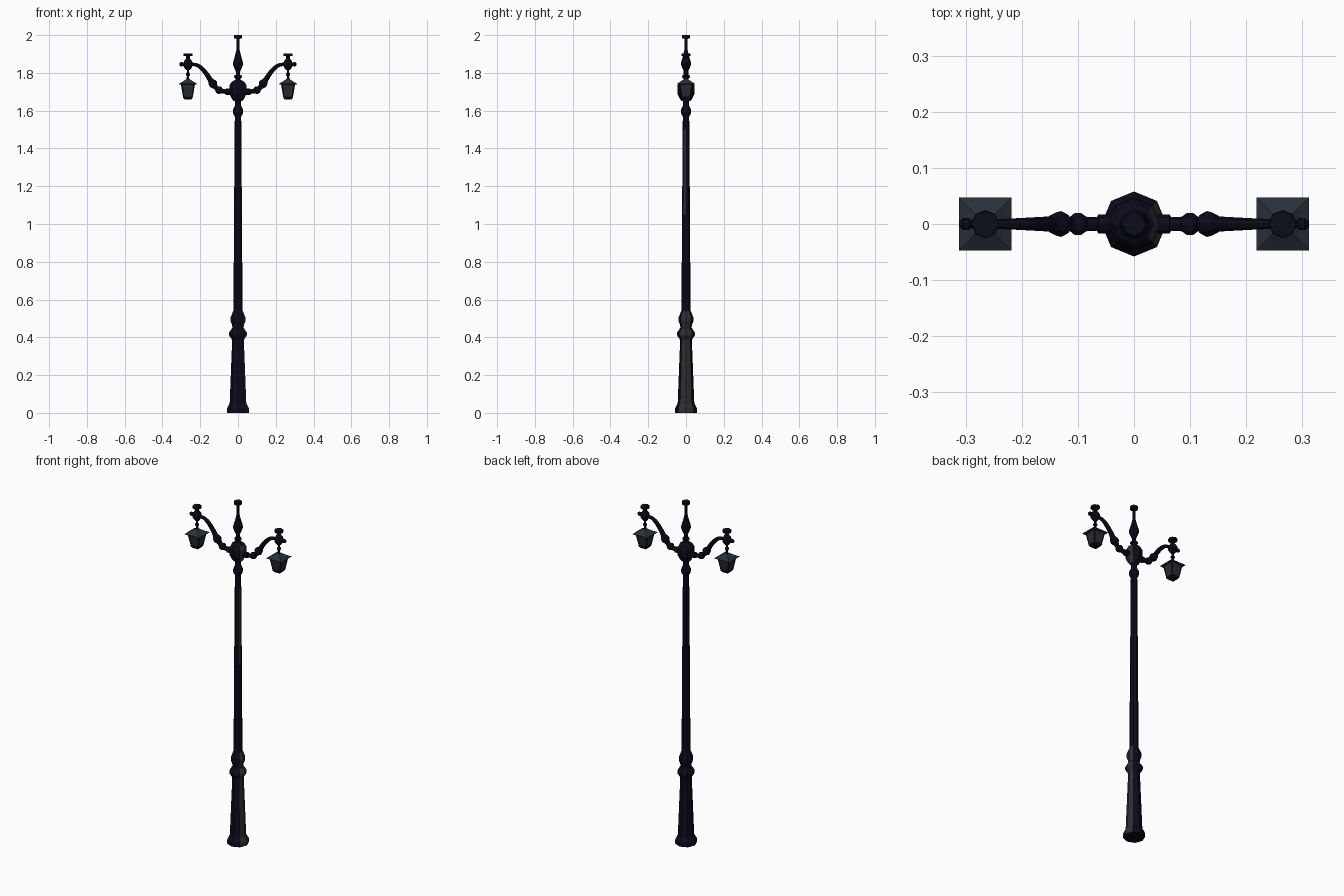
import bpy, bmesh, math
from mathutils import Vector


def mat(name, c):
    m = bpy.data.materials.new(name)
    m.diffuse_color = (*c, 1)
    return m


NAVY = mat("dark_navy_iron", (0.0035, 0.0035, 0.012))
GREY = mat("worn_grey_iron", (0.026, 0.029, 0.033))
ROOF = mat("slate_roof", (0.022, 0.030, 0.042))
GLASS = mat("smoky_glass", (0.022, 0.025, 0.032))


def sweep(name, pts, n=8, phase=0.0, mats=(NAVY,), rule=None):
    """Tube in the xz plane through (x, z, radius) points, flat shaded and capped."""
    bm = bmesh.new()
    rings = []
    P = [Vector((x, 0, z)) for x, z, r in pts]
    for i, p in enumerate(P):
        t = (P[min(i + 1, len(P) - 1)] - P[max(i - 1, 0)]).normalized()
        u = Vector((0, 1, 0))
        v = t.cross(u)
        r = pts[i][2]
        rings.append([bm.verts.new(p + r * (math.cos(a) * u + math.sin(a) * v))
                      for a in (phase + 2 * math.pi * k / n for k in range(n))])
    for a, b in zip(rings, rings[1:]):
        for k in range(n):
            bm.faces.new((a[k], a[(k + 1) % n], b[(k + 1) % n], b[k]))
    bm.faces.new(rings[0])
    bm.faces.new(rings[-1])
    bmesh.ops.recalc_face_normals(bm, faces=bm.faces)
    if rule:
        for f in bm.faces:
            f.material_index = rule(f)
    me = bpy.data.meshes.new(name)
    bm.to_mesh(me)
    bm.free()
    for m in mats:
        me.materials.append(m)
    ob = bpy.data.objects.new(name, me)
    bpy.context.collection.objects.link(ob)
    return ob


def lathe(name, prof, x=0.0, **kw):
    return sweep(name, [(x, z, r) for z, r in prof], **kw)


# The faces turned to +x are worn to grey
worn = dict(mats=(NAVY, GREY), rule=lambda f: int(f.normal.x > 0.6))

# Base, fluted foot and collars
lathe("base", [(0, .058), (.025, .058), (.04, .05), (.05, .044), (.385, .031),
               (.395, .036), (.41, .047), (.425, .047), (.45, .03), (.465, .031),
               (.485, .039), (.505, .039), (.54, .025)], **worn)

# Shaft, grey only on its upper right side
lathe("shaft", [(.54, .024), (1.05, .021), (1.5, .0175), (1.575, .017)],
      mats=(NAVY, GREY),
      rule=lambda f: int(f.normal.x > 0.6 and f.normal.y < 0 and
                         1.1 < f.calc_center_median().z < 1.5))
lathe("neck", [(1.57, .017), (1.58, .024), (1.595, .027), (1.61, .025), (1.625, .017),
               (1.655, .016)])

# Central hub and finial
lathe("hub", [(1.65, .02), (1.662, .032), (1.69, .046), (1.73, .046), (1.75, .036),
              (1.762, .018)], **worn)
lathe("finial", [(1.76, .012), (1.77, .012), (1.775, .02), (1.785, .02), (1.79, .011),
                 (1.81, .012), (1.825, .019), (1.845, .027), (1.86, .025), (1.89, .016),
                 (1.92, .009), (1.98, .008), (1.983, .021), (2.0, .021)])

for s, side in ((-1, "left"), (1, "right")):
    X = .265 * s
    # Curved arm with swellings
    arm = [(.04, 1.70, .017), (.064, 1.70, .017), (.066, 1.701, .012), (.085, 1.704, .013),
           (.095, 1.707, .02), (.105, 1.712, .02), (.114, 1.719, .012), (.122, 1.728, .015),
           (.13, 1.739, .023), (.138, 1.75, .021), (.146, 1.762, .014), (.16, 1.785, .013),
           (.178, 1.809, .012), (.196, 1.828, .011), (.215, 1.841, .010),
           (.24, 1.846, .009), (.30, 1.846, .007)]
    sweep(side + "_arm", [(s * x, z, r) for x, z, r in arm])
    sweep(side + "_arm_tip", [(s * x, 1.846, r) for x, r in
                              ((.289, .006), (.294, .011), (.304, .011), (.311, .005))])
    # Ball joint, cap and hanger
    lathe(side + "_joint", [(1.816, .01), (1.825, .018), (1.838, .025), (1.853, .025),
                            (1.868, .017), (1.875, .01), (1.888, .01), (1.89, .024),
                            (1.903, .024)], x=X)
    lathe(side + "_hanger", [(1.755, .012), (1.77, .007), (1.782, .006), (1.788, .011),
                             (1.796, .011), (1.802, .006), (1.82, .006)], x=X)
    # Lantern: square roof, tapered glass, corner bars and bottom plate
    q = math.sqrt(2)
    sq = dict(x=X, n=4, phase=math.pi / 4)
    lathe(side + "_lantern_roof", [(1.738, .036 * q), (1.74, .047 * q), (1.743, .047 * q),
                                   (1.754, .028 * q), (1.768, .008 * q)],
          mats=(ROOF,), **sq)
    lathe(side + "_lantern_glass", [(1.672, .023 * q), (1.739, .034 * q)],
          mats=(GLASS,), **sq)
    lathe(side + "_lantern_bottom", [(1.658, .017 * q), (1.668, .025 * q), (1.674, .025 * q)],
          **sq)
    for dy in (-1, 1):
        for dx in (-1, 1):
            bar = sweep(side + "_lantern_bar", [(X + dx * .023, 1.672, .003),
                                                (X + dx * .034, 1.739, .003)], n=4)
            for v in bar.data.vertices:
                v.co.y += dy * (.023 + .011 * (v.co.z - 1.672) / .067)
